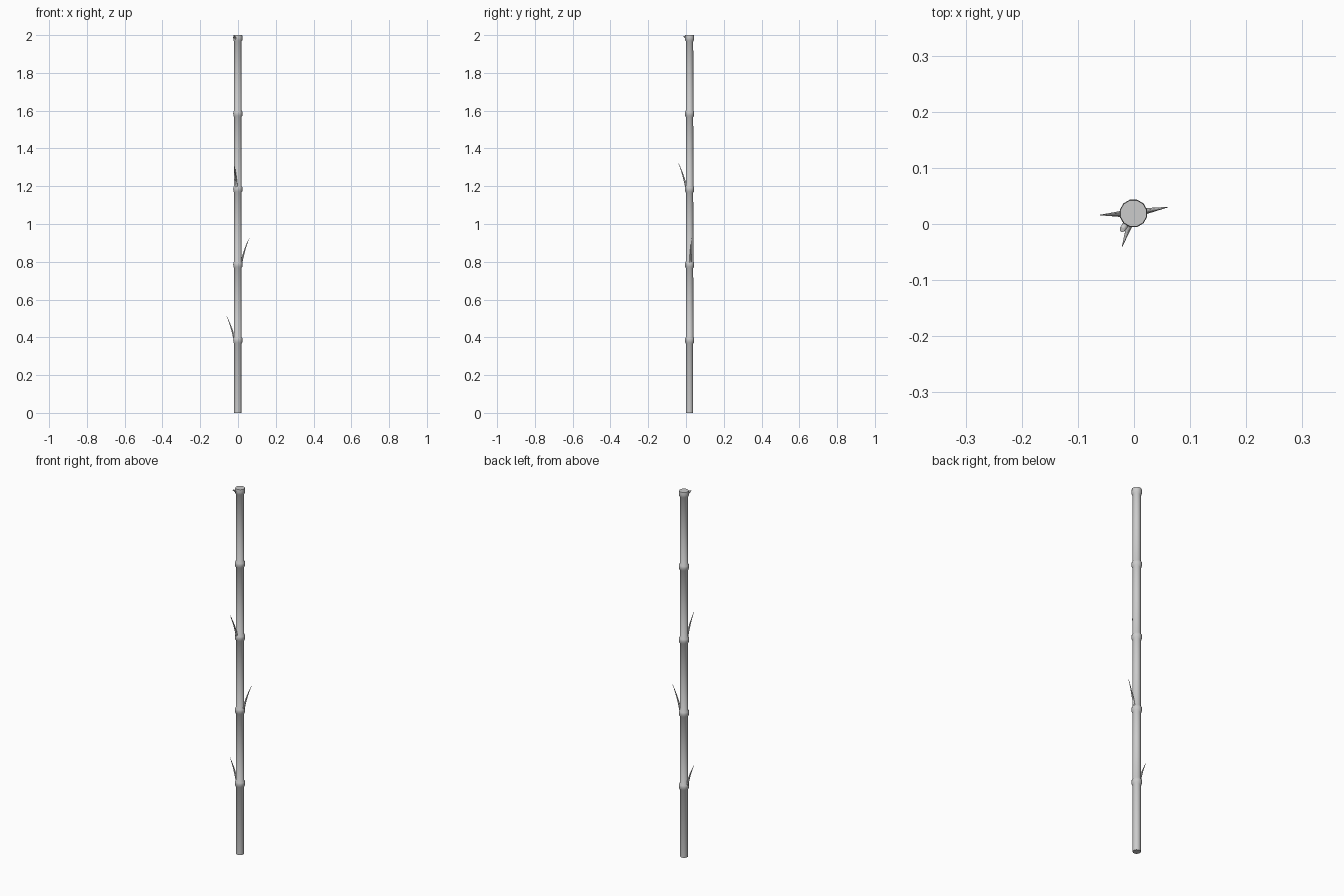
import bpy, bmesh, math
from mathutils import Vector

if "Cube" in bpy.data.objects:
    bpy.data.objects.remove(bpy.data.objects["Cube"])

CX, CY = -0.001, 0.019      # stalk axis
SIDES = 12


def make_object(name, bm, smooth_angle):
    bmesh.ops.recalc_face_normals(bm, faces=bm.faces)
    mesh = bpy.data.meshes.new(name)
    bm.to_mesh(mesh)
    bm.free()
    obj = bpy.data.objects.new(name, mesh)
    bpy.context.collection.objects.link(obj)
    bpy.ops.object.select_all(action='DESELECT')
    obj.select_set(True)
    bpy.context.view_layer.objects.active = obj
    bpy.ops.object.shade_smooth_by_angle(angle=math.radians(smooth_angle))
    return obj


def loft(name, rings, smooth_angle):
    """Bridge a list of vertex-position rings and cap both ends."""
    bm = bmesh.new()
    loops = [[bm.verts.new(p) for p in ring] for ring in rings]
    n = len(loops[0])
    for a, b in zip(loops, loops[1:]):
        for i in range(n):
            j = (i + 1) % n
            bm.faces.new((a[i], a[j], b[j], b[i]))
    bm.faces.new(loops[0][::-1])
    bm.faces.new(loops[-1])
    return make_object(name, bm, smooth_angle)


def stalk_ring(r, z):
    angles = [math.tau * (i + 0.5) / SIDES for i in range(SIDES)]
    return [(CX + r * math.cos(a), CY + r * math.sin(a), z) for a in angles]


# Stalk: five sections, each ending in a swollen node
profile = [(0.020, 0.0)]
for k in range(1, 6):
    top = 0.4 * k
    profile += [(0.020, top - 0.034), (0.0245, top - 0.027), (0.0252, top - 0.014),
                (0.0245, top - 0.004)]
    profile.append((0.0205, top + 0.001) if k < 5 else (0.0240, top))
loft("bamboo_stalk", [stalk_ring(r, z) for r, z in profile], 60)


# Shoots: thin tapered spikes curving outwards from the nodes
def shoot(name, z, tip, rise, width, tip_width=0.0006):
    tip = Vector(tip)
    out = Vector((tip.x - CX, tip.y - CY, 0))
    reach = out.length
    out.normalize()
    side = Vector((-out.y, out.x, 0))
    start = 0.017
    rings = []
    for t in (0, 0.3, 0.6, 0.85, 1):
        d = start + (reach - start) * (0.6 * t + 0.4 * t * t)
        centre = Vector((CX, CY, z + rise * t)) + out * d
        w = width * (1 - t ** 1.3) + tip_width * t
        slope = Vector((out.x, out.y, -0.3)).normalized()
        rings.append([centre + (side * math.cos(a) + slope * math.sin(a)) * w
                      for a in (math.tau * i / 6 for i in range(6))])
    loft(name, rings, 60)


shoot("shoot_lower", 0.385, (-0.060, 0.016), 0.127, 0.006)
shoot("shoot_middle", 0.785, (0.060, 0.030), 0.142, 0.006)
shoot("shoot_upper", 1.185, (-0.021, -0.040), 0.137, 0.006)
# Cut-off shoot at the top node
shoot("shoot_stub", 1.976, (-0.021, -0.010), 0.018, 0.0055, 0.005)
